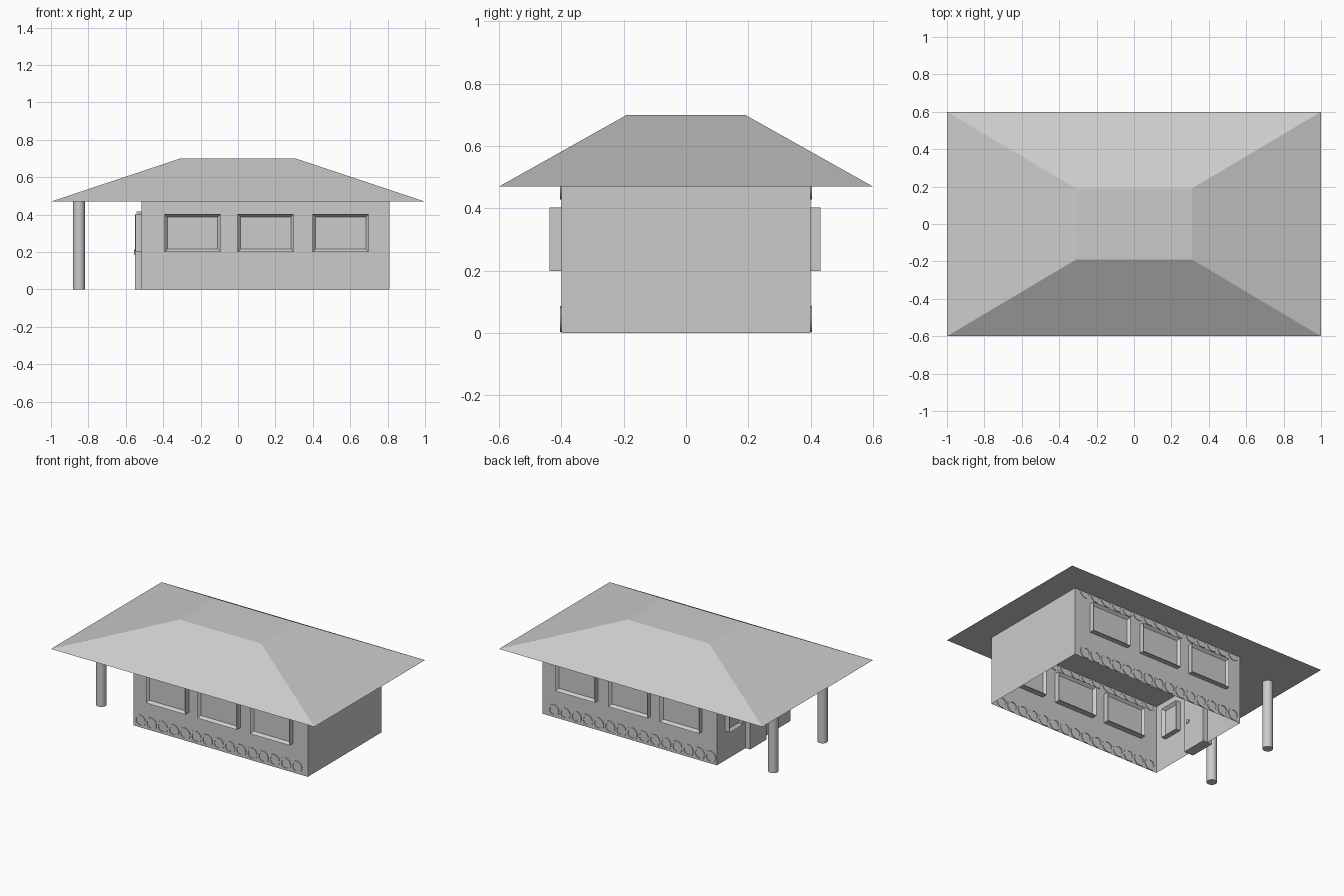
import bpy, bmesh, math
from mathutils import Matrix

if "Cube" in bpy.data.objects:
    bpy.data.objects.remove(bpy.data.objects["Cube"], do_unlink=True)

grey = bpy.data.materials.new("plain_grey")
grey.use_nodes = True
colour = (0.6, 0.6, 0.6, 1)
grey.diffuse_color = colour
grey.node_tree.nodes["Principled BSDF"].inputs["Base Color"].default_value = colour

EAVES = 0.47
WALL_Y = 0.4
LEFT, RIGHT = -0.515, 0.81


def add(name, bm, matrix=None):
    mesh = bpy.data.meshes.new(name)
    bmesh.ops.recalc_face_normals(bm, faces=bm.faces)
    bm.to_mesh(mesh)
    bm.free()
    mesh.materials.append(grey)
    ob = bpy.data.objects.new(name, mesh)
    bpy.context.collection.objects.link(ob)
    if matrix:
        ob.matrix_world = matrix
    return ob


def box(lo, hi):
    bm = bmesh.new()
    bmesh.ops.create_cube(bm, size=1)
    for v in bm.verts:
        v.co = [(a + b) / 2 + c * (b - a) for a, b, c in zip(lo, hi, v.co)]
    return bm


def cylinder(radius, depth, sides):
    bm = bmesh.new()
    bmesh.ops.create_cone(bm, cap_ends=True, segments=sides,
                          radius1=radius, radius2=radius, depth=depth)
    return bm


def framed_panel(name, width, height, depth, place, border=0.022, recess=0.018):
    """Slab centred on the wall, with a sunken panel on both faces."""
    bm = box((-width / 2, -depth, 0), (width / 2, depth, height))
    bm.normal_update()
    for face in [f for f in bm.faces if abs(f.normal.y) > 0.9]:
        bmesh.ops.inset_region(bm, faces=[face], thickness=border)
        bmesh.ops.translate(bm, verts=face.verts, vec=face.normal * -recess)
    return add(name, bm, place)


# Walls: a thin shell, open below
bm = box((LEFT, -WALL_Y, 0), (RIGHT, WALL_Y, EAVES))
bm.normal_update()
bmesh.ops.delete(bm, geom=[f for f in bm.faces if abs(f.normal.z) > 0.9], context="FACES")
add("walls", bm)

# Hipped roof with a flat top
bm = box((-1, -0.6, EAVES), (1, 0.6, 0.7))
for v in bm.verts:
    if v.co.z > 0.6:
        v.co.x *= 0.31
        v.co.y *= 0.19 / 0.6
add("roof", bm)

# Porch columns
for side in (-1, 1):
    column = add("porch_column", cylinder(0.032, EAVES, 32),
                 Matrix.Translation((-0.85, side * 0.268, EAVES / 2)))
    column.data.shade_smooth()
    column.data.set_sharp_from_angle(angle=math.radians(40))

# Windows along the front and back
for x in (-0.243, 0.148, 0.549):
    framed_panel("front_window", 0.3, 0.203, 0.038, Matrix.Translation((x, -WALL_Y, 0.2)))
    framed_panel("back_window", 0.3, 0.203, 0.032, Matrix.Translation((x - 0.01, WALL_Y, 0.2)))

# Door and narrow windows at the porch end
turn = Matrix.Rotation(math.radians(90), 4, "Z")
for y in (-0.24, 0.24):
    framed_panel("porch_window", 0.14, 0.203, 0.034,
                 Matrix.Translation((LEFT, y, 0.2)) @ turn)
add("door", box((LEFT - 0.035, -0.09, 0), (LEFT + 0.035, 0.09, 0.4)))
add("door_lintel", box((LEFT - 0.028, -0.03, 0.405), (LEFT, 0.03, 0.418)))
add("door_knob", cylinder(0.013, 0.084, 20),
    Matrix.Translation((LEFT, -0.055, 0.2)) @ Matrix.Rotation(math.radians(90), 4, "Y"))

# Decorative rings: flat bands set into the long walls
bm = bmesh.new()
half = 0.004
profile = [bm.verts.new((r, h, 0)) for r, h in
           ((0.027, -half), (0.042, -half), (0.042, half), (0.027, half))]
edges = [bm.edges.new((profile[i], profile[(i + 1) % 4])) for i in range(4)]
bmesh.ops.spin(bm, geom=profile + edges, cent=(0, 0, 0), axis=(0, 1, 0),
               angle=math.tau, steps=32, use_merge=True)
bmesh.ops.remove_doubles(bm, verts=bm.verts, dist=0.0001)
ring = add("wall_ring", bm)
for y in (-WALL_Y, WALL_Y):
    for z in (0.045, EAVES):
        for i in range(15):
            copy = bpy.data.objects.new("wall_ring", ring.data)
            copy.location = (-0.465 + i * 0.085, y, z)
            bpy.context.collection.objects.link(copy)
bpy.data.objects.remove(ring)
